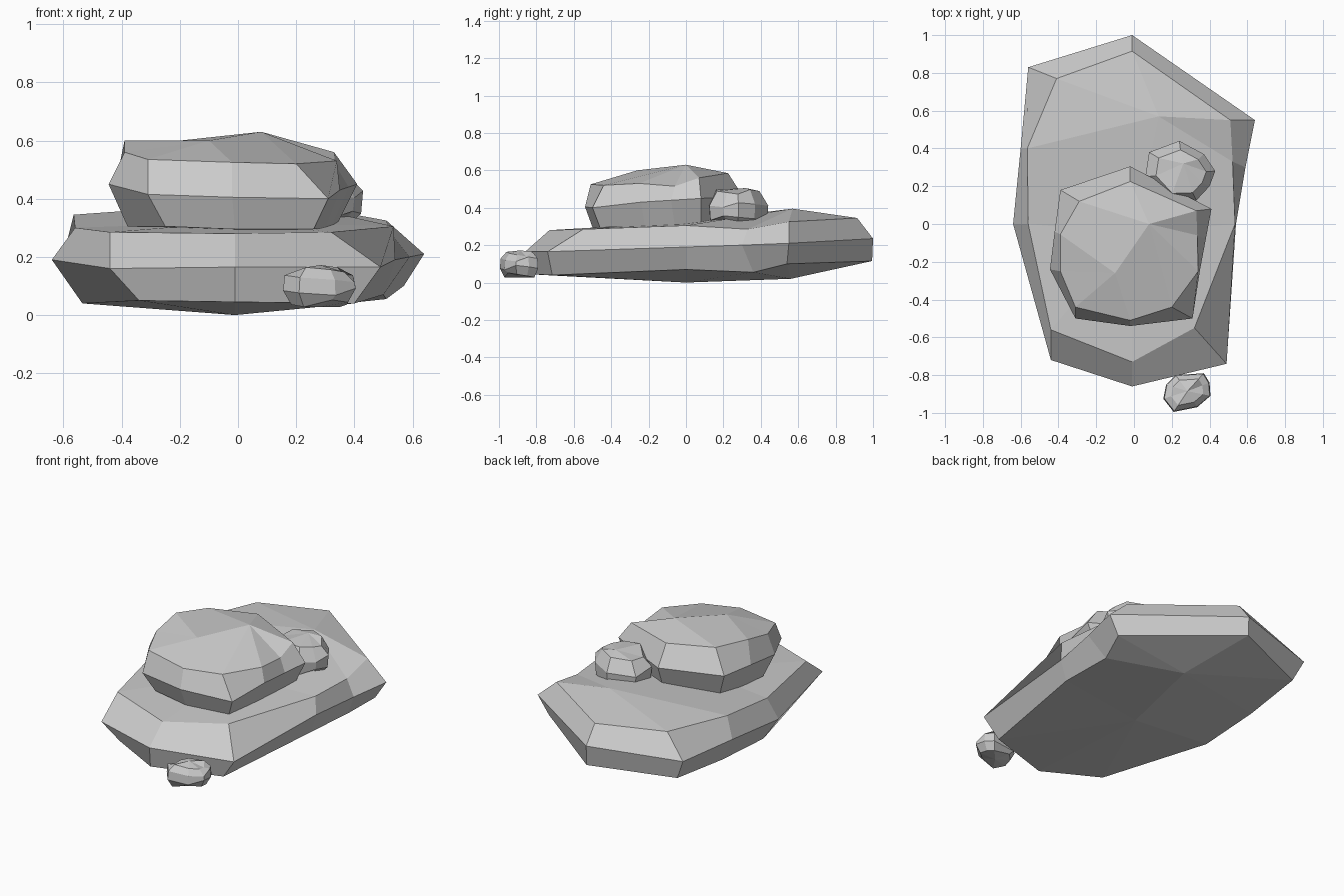
import bpy, bmesh
from mathutils import Vector


def rock(name, rings, bottom, top):
    """Loft rings of equal count, close with a fan to the bottom and top points."""
    bm = bmesh.new()
    loops = [[bm.verts.new(p) for p in ring] for ring in rings]
    n = len(loops[0])
    for a, b in zip(loops, loops[1:]):
        for i in range(n):
            j = (i + 1) % n
            bm.faces.new((a[i], a[j], b[j], b[i]))
    lo, hi = bm.verts.new(bottom), bm.verts.new(top)
    for i in range(n):
        j = (i + 1) % n
        bm.faces.new((loops[0][j], loops[0][i], lo))
        bm.faces.new((loops[-1][i], loops[-1][j], hi))
    bmesh.ops.remove_doubles(bm, verts=bm.verts, dist=0.0005)
    bmesh.ops.recalc_face_normals(bm, faces=bm.faces)
    me = bpy.data.meshes.new(name)
    bm.to_mesh(me)
    bm.free()
    ob = bpy.data.objects.new(name, me)
    bpy.context.collection.objects.link(ob)
    return ob


def pebble(name, outline, levels, shift=(0, 0)):
    """Small stone: one outline shrunk at several heights (z, scale)."""
    c = sum((Vector(p) for p in outline), Vector((0, 0))) / len(outline)
    rings = []
    for k, (z, s) in enumerate(levels):
        rings.append([(*(c + (Vector(p) - c) * s), z + 0.008 * ((i * 3 + k) % 4 - 1.5))
                      for i, p in enumerate(outline)])
    top = (c.x + shift[0], c.y + shift[1], levels[-1][0] + 0.02)
    rock(name, rings, (c.x, c.y, levels[0][0] - 0.012), top)


# Wide flat base slab, with two crease points below and two above
low_a, low_b = (-.01, 0, 0), (.10, .56, .02)
top_a, top_b = (0, -.05, .32), (.13, .57, .395)
rock("base_slab", [
    [low_a] * 3 + [low_b] * 5 + [low_a] * 2,
    [(-.01, -.85, .045), (.40, -.715, .04), (.50, 0, .07), (.51, .36, .055), (.57, .54, .10),
     (-.01, .995, .115), (-.50, .80, .09), (-.53, .40, .06), (-.535, 0, .04), (-.34, -.68, .05)],
    [(-.01, -.86, .165), (.49, -.74, .165), (.54, 0, .19), (.59, .30, .20), (.64, .55, .21),
     (-.01, 1, .235), (-.56, .83, .22), (-.60, .40, .205), (-.64, 0, .19), (-.44, -.72, .16)],
    [(-.01, -.73, .28), (.32, -.55, .285), (.535, 0, .305), (.522, .33, .285), (.51, .55, .325),
     (-.01, .915, .345), (-.41, .77, .345), (-.565, .40, .345), (-.56, 0, .30), (-.44, -.56, .285)],
    [top_a] * 3 + [top_b] * 5 + [top_a] * 2,
], low_a, top_b)

# Large boulder resting on the slab
peak, shoulder = (.08, 0, .63), (-.10, -.26, .60)
rock("upper_boulder", [
    [(-.01, -.50, .295), (.26, -.46, .295), (.30, -.22, .30), (.32, -.06, .305), (.34, .08, .31),
     (-.02, .25, .31), (-.33, .14, .31), (-.36, -.04, .305), (-.38, -.22, .305), (-.25, -.46, .305)],
    [(-.02, -.54, .405), (.31, -.50, .40), (.35, -.24, .43), (.38, -.08, .44), (.41, .08, .45),
     (-.02, .305, .46), (-.39, .18, .46), (-.42, -.04, .455), (-.445, -.24, .45), (-.31, -.50, .415)],
    [(-.02, -.51, .525), (.20, -.44, .52), (.34, -.25, .53), (.335, -.06, .515), (.33, .07, .56),
     (-.02, .225, .585), (-.29, .12, .59), (-.39, -.055, .60), (-.39, -.25, .56), (-.31, -.44, .535)],
    [shoulder] + [peak] * 6 + [shoulder] * 3,
], (-.02, -.1, .29), peak)

# Small stone on the slab behind the boulder
pebble("rear_stone",
       [(.18, .12), (.33, .125), (.40, .20), (.43, .28), (.37, .37), (.24, .44), (.08, .38), (.06, .25)],
       [(.325, .78), (.345, .96), (.415, 1.0), (.485, .72)], (.0, .05))

# Little stone at the front foot of the slab
pebble("front_stone",
       [(.21, -.995), (.335, -.97), (.405, -.91), (.40, -.84), (.37, -.79), (.22, -.80), (.17, -.85), (.155, -.925)],
       [(.04, .78), (.08, 1.0), (.125, .96), (.152, .68)])
